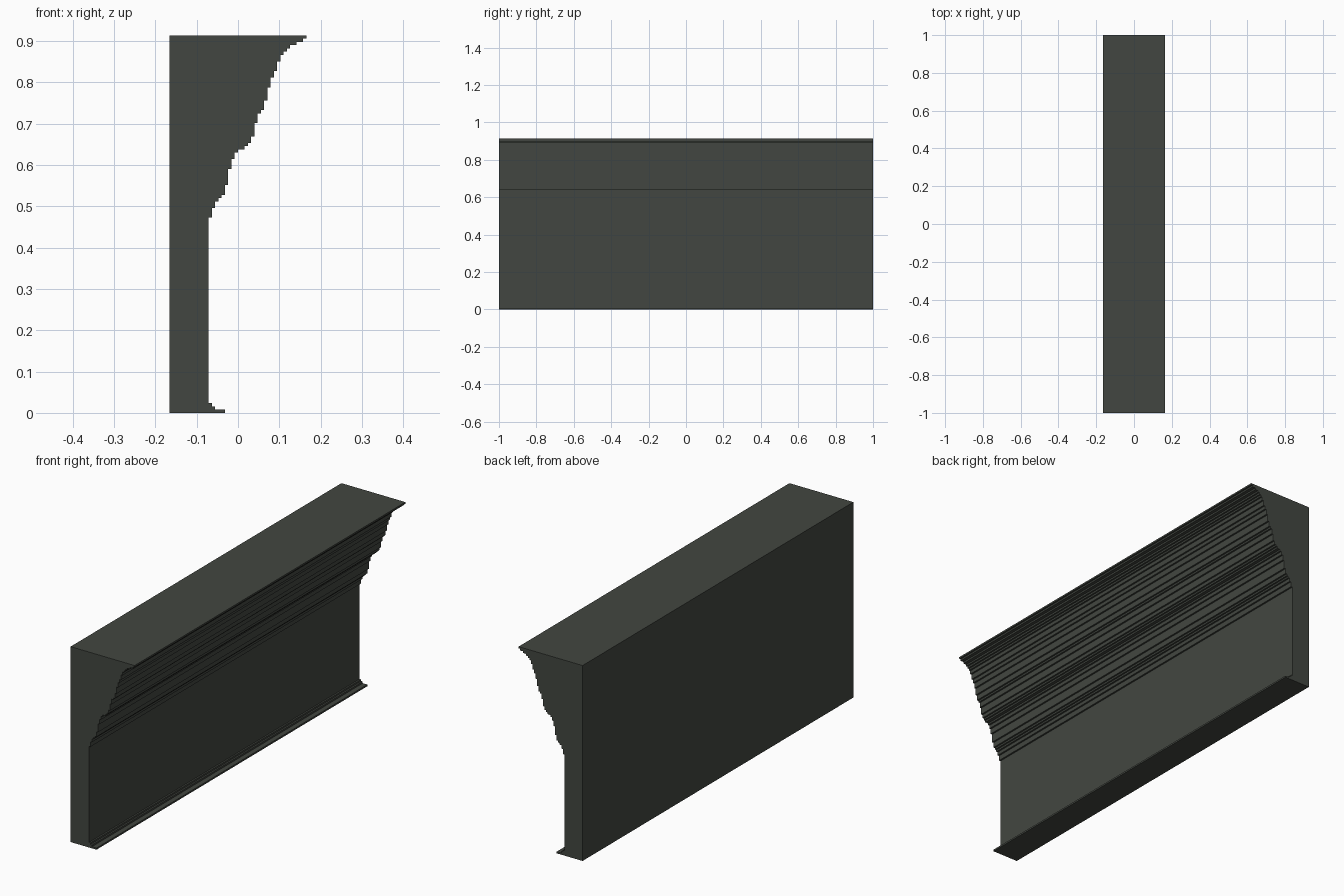
import bpy
import bmesh

# Remove the default object
default_cube = bpy.data.objects.get("Cube")
if default_cube:
    bpy.data.objects.remove(default_cube, do_unlink=True)

UNIT = 2 / 254          # size of one profile step
HALF_WIDTH = 21         # half the moulding depth, in steps
HALF_LENGTH = 1.0


def make_material(name, colour):
    material = bpy.data.materials.new(name)
    material.use_nodes = True
    material.diffuse_color = colour
    shader = material.node_tree.nodes["Principled BSDF"]
    shader.inputs["Base Color"].default_value = colour
    return material


def stepped_outline(courses):
    """Turn (depth, top height) courses into a closed stair outline."""
    outline = [(-HALF_WIDTH, 0)]
    bottom = 0
    for depth, top in courses:
        outline.append((depth - HALF_WIDTH, bottom))
        outline.append((depth - HALF_WIDTH, top))
        bottom = top
    outline.append((-HALF_WIDTH, bottom))
    return [(x * UNIT, z * UNIT) for x, z in outline]


def extrude_along_y(name, outline, material):
    """Sweep an x-z outline straight along the length of the moulding."""
    bm = bmesh.new()
    verts = [bm.verts.new((x, -HALF_LENGTH, z)) for x, z in outline]
    end_cap = bm.faces.new(verts)
    swept = bmesh.ops.extrude_face_region(bm, geom=[end_cap], use_keep_orig=True)
    moved = [item for item in swept["geom"] if isinstance(item, bmesh.types.BMVert)]
    bmesh.ops.translate(bm, verts=moved, vec=(0, HALF_LENGTH * 2, 0))
    bmesh.ops.recalc_face_normals(bm, faces=bm.faces)
    mesh = bpy.data.meshes.new(name)
    bm.to_mesh(mesh)
    bm.free()
    mesh.materials.append(material)
    part = bpy.data.objects.new(name, mesh)
    bpy.context.scene.collection.objects.link(part)
    return part


# Bottom lip and flat panel
base_courses = [(17, 1), (14, 2), (13, 3), (12, 60)]

# Lower cove, flaring out to the middle ledge
cove_courses = [(13, 63), (14, 65), (15, 66), (16, 67), (17, 70), (18, 75),
                (19, 78), (20, 80), (21, 81), (23, 82), (24, 83), (25, 85)]

# Upper sweep and thin crown lip
crown_courses = [(26, 89), (27, 92), (28, 93), (29, 96), (30, 100), (31, 103),
                 (32, 105), (33, 108), (34, 110), (35, 111), (36, 112),
                 (37, 113), (39, 114), (41, 115), (42, 116)]

dark_stone = make_material("dark_grey_green_stone", (0.055, 0.062, 0.052, 1))
outline = stepped_outline(base_courses + cove_courses + crown_courses)
extrude_along_y("cornice_moulding", outline, dark_stone)
